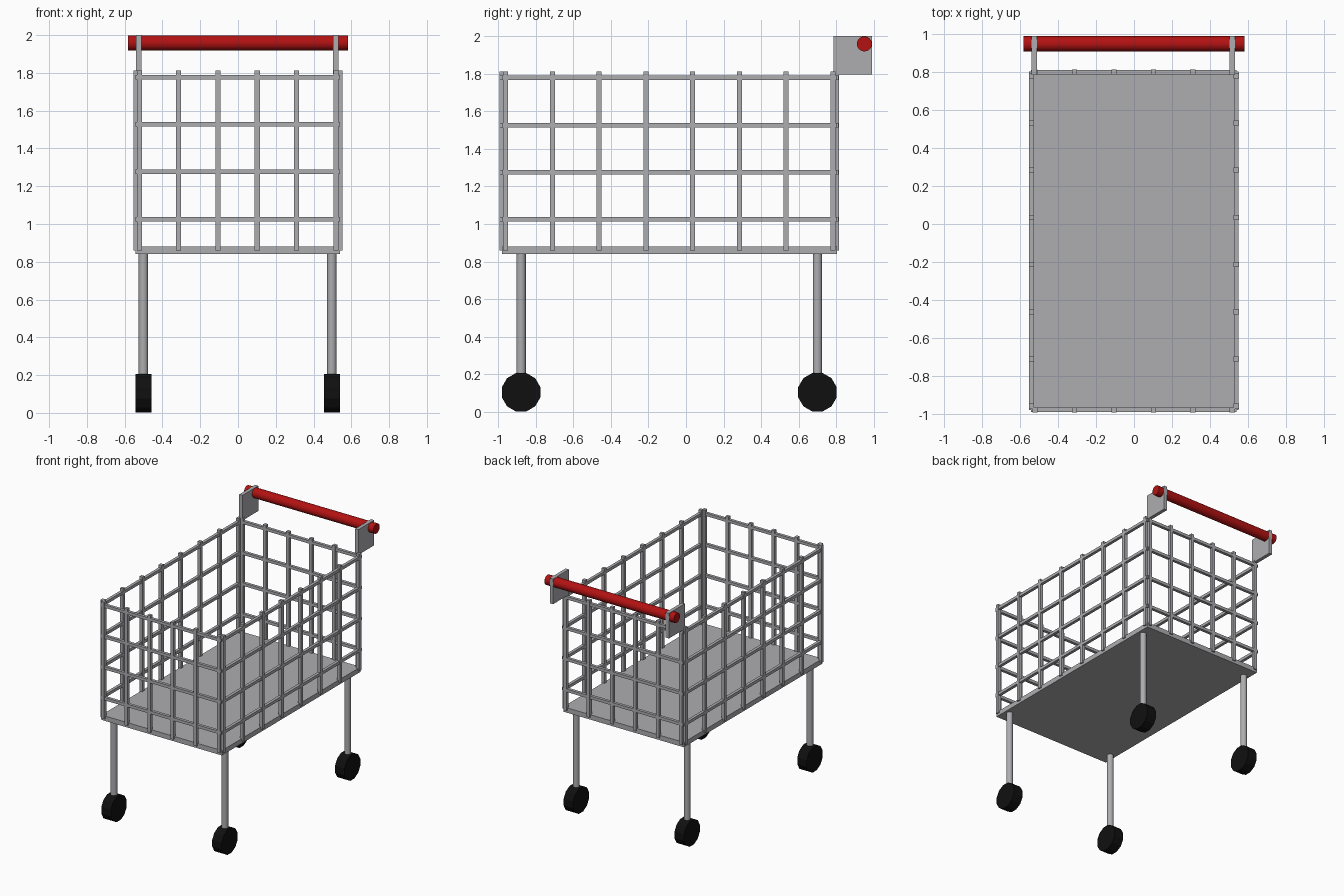
import bpy, math
from mathutils import Matrix

if "Cube" in bpy.data.objects:
    bpy.data.objects.remove(bpy.data.objects["Cube"])


def material(name, rgb):
    m = bpy.data.materials.new(name)
    m.diffuse_color = (*rgb, 1)
    m.use_nodes = True
    m.node_tree.nodes["Principled BSDF"].inputs["Base Color"].default_value = m.diffuse_color
    return m


METAL = material("grey metal", (0.42, 0.42, 0.44))
RED = material("red grip", (0.45, 0.006, 0.006))
BLACK = material("black rubber", (0.005, 0.005, 0.005))


def box(name, x, y, z, mat=METAL):
    """Box from (min, max) ranges."""
    bpy.ops.mesh.primitive_cube_add(size=1)
    ob = bpy.context.object
    ob.name = name
    r = (x, y, z)
    ob.data.transform(Matrix.Translation([(a + b) / 2 for a, b in r])
                      @ Matrix.Diagonal([b - a for a, b in r] + [1]))
    ob.data.materials.append(mat)
    return ob


def cylinder(name, loc, radius, depth, sides, mat, along_x=False, smooth=True, spin=0):
    bpy.ops.mesh.primitive_cylinder_add(vertices=sides, radius=radius, depth=depth)
    ob = bpy.context.object
    ob.name = name
    m = Matrix.Translation(loc)
    if along_x:
        m = m @ Matrix.Rotation(math.pi / 2, 4, 'Y')
    ob.data.transform(m @ Matrix.Rotation(spin, 4, 'Z'))
    ob.data.materials.append(mat)
    if smooth:
        bpy.ops.object.shade_smooth_by_angle()
    return ob


def around(c, half):
    return (c - half, c + half)


# Basket floor
X0, X1, Y0, Y1 = -0.543, 0.541, -0.98, 0.804
box("basket_floor", (X0, X1), (Y0, Y1), (0.84, 0.88))

# Wire walls: upright and level bars
V, H = 0.0135, 0.012
UP = (0.86, 1.812)
LEVELS = [1.025 + 0.251 * i for i in range(4)]
for name, y in (("front", Y0), ("back", Y1 - 0.003)):
    for i in range(6):
        box(name + "_upright_bar", around(-0.522 + 0.208 * i, V), around(y, V), UP)
    for z in LEVELS:
        box(name + "_level_bar", (X0, X1), around(y, H), around(z, H))
for name, x in (("left", X0 + 0.002), ("right", X1 - 0.002)):
    for i in range(8):
        box(name + "_upright_bar", around(x, V), around(-0.961 + 0.249 * i, V), UP)
    for z in LEVELS:
        box(name + "_level_bar", around(x, H), (Y0, Y1), around(z, H))

# Legs and wheels
for x in (-0.501, 0.497):
    for y in (-0.878, 0.7):
        cylinder("leg", (x, y, 0.49), 0.025, 0.74, 24, METAL)
        cylinder("wheel", (x, y, 0.104), 0.106, 0.085, 12, BLACK,
                 along_x=True, smooth=False, spin=math.pi / 12)

# Handle brackets and push bar
for x in (-0.525, 0.518):
    box("handle_bracket", around(x, 0.0145), (0.786, 0.99), (1.795, 2.0))
cylinder("push_handle", (-0.001, 0.95, 1.959), 0.04, 1.165, 24, RED, along_x=True)
